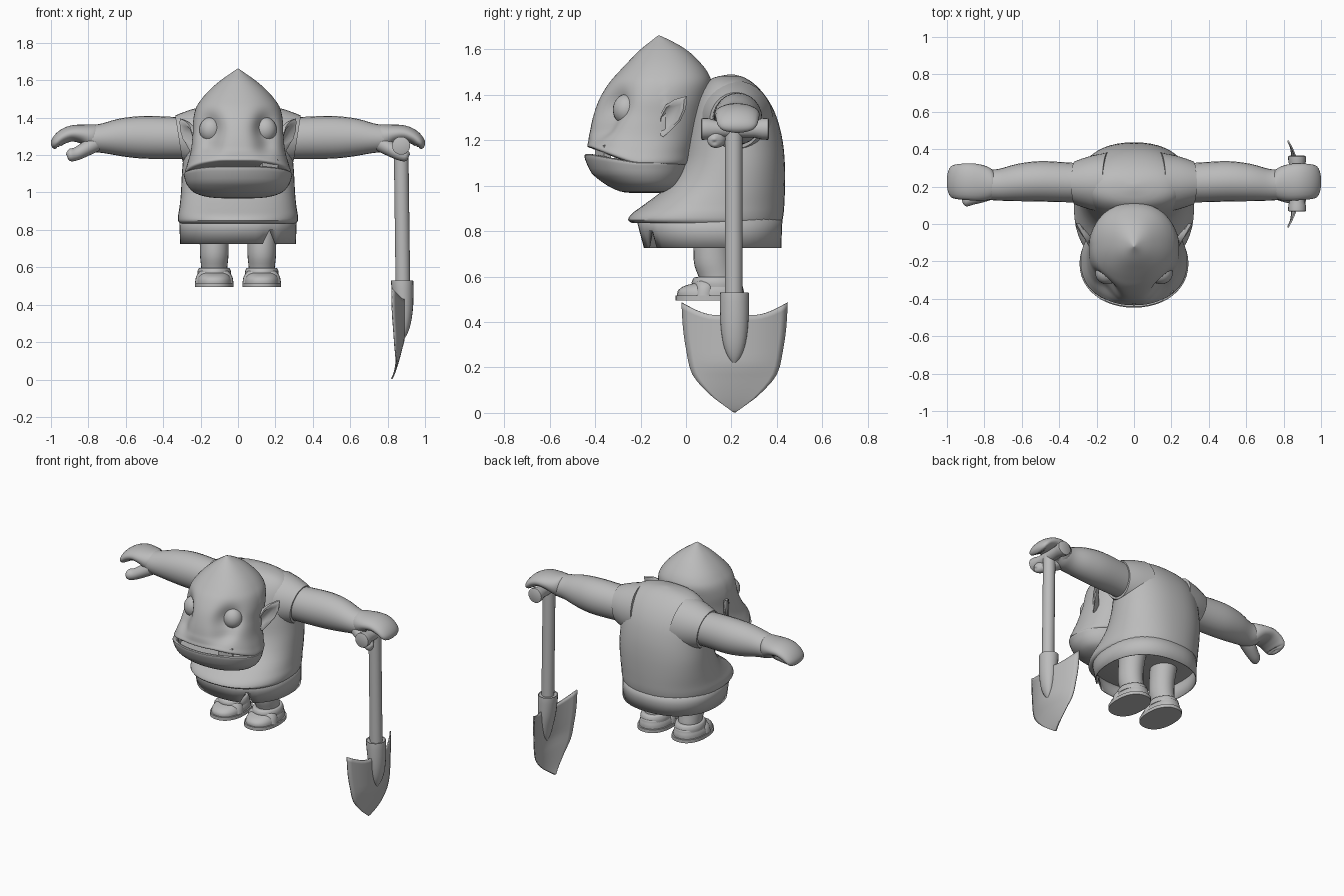
import bpy, bmesh, math
from mathutils import Vector as V

if "Cube" in bpy.data.objects:
    bpy.data.objects.remove(bpy.data.objects["Cube"])

grey = bpy.data.materials.new("clay_grey")
grey.diffuse_color = (0.5, 0.5, 0.5, 1)
grey.use_nodes = True
grey.node_tree.nodes["Principled BSDF"].inputs["Base Color"].default_value = grey.diffuse_color


def finish(name, bm, angle=40):
    bmesh.ops.recalc_face_normals(bm, faces=bm.faces)
    me = bpy.data.meshes.new(name)
    bm.to_mesh(me)
    bm.free()
    ob = bpy.data.objects.new(name, me)
    bpy.context.collection.objects.link(ob)
    me.materials.append(grey)
    bpy.ops.object.select_all(action='DESELECT')
    ob.select_set(True)
    bpy.context.view_layer.objects.active = ob
    bpy.ops.object.shade_smooth_by_angle(angle=math.radians(angle))
    return ob


def spline(rows, sub):
    """Catmull-Rom interpolation of tuples."""
    out = []
    for i in range(len(rows) - 1):
        p0, p1, p2, p3 = (rows[max(0, min(len(rows) - 1, i + k))] for k in (-1, 0, 1, 2))
        for s in range(sub):
            t = s / sub
            out.append(tuple(b + t * (c - a) / 2 + t * t * (a - 2.5 * b + 2 * c - d / 2)
                             + t ** 3 * (-a + 3 * b - 3 * c + d) / 2
                             for a, b, c, d in zip(p0, p1, p2, p3)))
    return out + [rows[-1]]


def ring(c, a, b, n=40, e=2.0):
    """Superellipse ring about c with half axes a and b."""
    pts = []
    for i in range(n):
        t = 2 * math.pi * i / n
        f = lambda v: math.copysign(abs(v) ** (2 / e), v)
        pts.append(V(c) + V(a) * f(math.cos(t)) + V(b) * f(math.sin(t)))
    return pts


def loft(name, rings, caps=(True, True), move=None, angle=40):
    bm = bmesh.new()
    vs = [[bm.verts.new(move(p) if move else p) for p in r] for r in rings]
    n = len(vs[0])
    for r, q in zip(vs, vs[1:]):
        for i in range(n):
            bm.faces.new((r[i], r[(i + 1) % n], q[(i + 1) % n], q[i]))
    for cap, r in zip(caps, (vs[0], vs[-1])):
        if cap:
            bm.faces.new(r)
    return finish(name, bm, angle)


def z_loft(name, rows, e=2.0, sub=3, n=48, x=0, **kw):
    """Rows are height, front y, back y, half width."""
    rs = [ring((x, (f + b) / 2, z), (max(w, .001), 0, 0), (0, (b - f) / 2, 0), n, e)
          for z, f, b, w in (spline(rows, sub) if sub > 1 else rows)]
    return loft(name, rs, **kw)


def tube(name, rows, side=1, sub=4, n=24, **kw):
    """Rows are x, y, z, half depth, half height, bent in the xz plane."""
    rows = spline(rows, sub)
    rs = []
    for i, (x, y, z, d, h) in enumerate(rows):
        a, b = rows[max(0, i - 1)], rows[min(len(rows) - 1, i + 1)]
        up = V((-(b[2] - a[2]), 0, b[0] - a[0])).normalized()
        rs.append([V((side * p.x, p.y, p.z)) for p in ring((x, y, z), (0, d, 0), up * h, n)])
    return loft(name, rs, **kw)


# Torso: a heavy hunched shirt
z_loft("torso", [(.835, -.235, .42, .31), (.85, -.255, .425, .32), (.88, -.235, .43, .32),
                 (.92, -.18, .433, .313), (1.0, -.08, .436, .305), (1.1, -.02, .435, .30),
                 (1.2, 0, .425, .292), (1.3, .02, .40, .285), (1.38, .045, .36, .27),
                 (1.44, .08, .31, .225), (1.475, .12, .26, .14), (1.49, .19, .21, .01)], e=2.25)


# Skirt-like shorts, with one triangular tear in the hem
def tear(p):
    if p.z < .73 and p.y < 0 and abs(p.x - .163) < .02:
        p.z = .80
    return p


skirt = z_loft("shorts", [(.725, -.185, .42, .31), (.80, -.205, .422, .312), (.86, -.22, .425, .315)],
               e=2.25, sub=1, caps=(False, False), move=tear)
skirt.modifiers.new("thickness", 'SOLIDIFY').thickness = .006

# Head: jaw and skull meet at the mouth corners and part towards the front
front = lambda y: max(0, min(1, (-.22 - y) / .2))


def shape_jaw(p):
    if p.z > 1.06:
        p.z += .035 * front(p.y) * (p.z - 1.06) / .04
    return p


def shape_skull(p):
    if p.z < 1.24:
        p.z += .07 * front(p.y) * (1.24 - p.z) / .14
    if p.y < -.1:                       # eye sockets beside the nose bridge
        g = math.exp(-((abs(p.x) - .16) / .065) ** 2 - ((p.z - 1.34) / .085) ** 2)
        p.y += .07 * g
        p.x -= math.copysign(.02 * g, p.x)
        # hollow between nose and upper lip
        p.y += .025 * math.exp(-((abs(p.x) - .15) / .05) ** 2 - ((p.z - 1.24) / .04) ** 2)
    return p


z_loft("jaw", [(.968, -.24, -.11, .06), (.975, -.29, -.06, .16), (1.0, -.345, -.02, .235),
               (1.04, -.40, .005, .272), (1.08, -.437, .02, .287), (1.10, -.447, .025, .29),
               (1.10, -.425, .02, .27), (1.07, -.40, .0, .25)], e=2.1, move=shape_jaw)
z_loft("skull", [(1.09, -.39, .0, .25), (1.10, -.432, .03, .284), (1.15, -.43, .04, .272),
                 (1.22, -.425, .06, .253), (1.3, -.41, .08, .246), (1.38, -.382, .10, .243),
                 (1.45, -.34, .112, .226), (1.5, -.297, .095, .195), (1.55, -.25, .055, .15),
                 (1.6, -.2, 0, .092), (1.64, -.15, -.07, .035), (1.662, -.122, -.118, .002)],
       e=2.2, sub=5, n=96, move=shape_skull)


def box(name, loc, size, tilt):
    bpy.ops.mesh.primitive_cube_add(size=1, location=loc, rotation=(0, 0, tilt))
    ob = bpy.context.object
    ob.name, ob.scale = name, size
    ob.data.materials.append(grey)
    m = ob.modifiers.new("soft_edge", 'BEVEL')
    m.width, m.segments = .006, 2


box("large_tooth", (.165, -.365, 1.145), (.09, .035, .07), .45)
box("small_tooth", (-.225, -.29, 1.12), (.04, .03, .04), -.8)


def ball(name, loc, scale):
    bm = bmesh.new()
    bmesh.ops.create_uvsphere(bm, u_segments=24, v_segments=14, radius=1)
    for v in bm.verts:
        v.co = V(loc) + V(a * b for a, b in zip(v.co, scale))
    finish(name, bm)


# Pointed ear: dished leaf with a rounded back; outline in y and z
EAR = [(-.125, 1.23), (-.12, 1.30), (-.09, 1.355), (-.05, 1.38), (.005, 1.395),
       (.0, 1.34), (-.025, 1.285), (-.07, 1.24), (-.10, 1.215)]


def ear(name, s):
    def shrink(k, dx):
        return [V((s * (.235 + .55 * max(0, y + .13) + dx), -.07 + (y + .07) * k, 1.30 + (z - 1.30) * k))
                for y, z in EAR]
    loft(name, [shrink(.6, -.04), shrink(.95, -.02), shrink(1, 0), shrink(.82, .003), shrink(.6, -.012)],
         angle=60)


def limbs(tag, s):
    ball(tag + "_eye", (s * .145, -.262, 1.335), (.062, .06, .068))
    ear(tag + "_ear", s)

    # Slanted sleeve opening
    rs = []
    for x, r in ((.16, .175), (.24, .158), (.30, .138), (.335, .124), (.335, .11), (.28, .105)):
        rs.append([V((s * (p.x + .16 * (p.z - 1.405)), p.y, p.z))
                   for p in ring((x, .22, 1.287), (0, r * .93, 0), (0, 0, r), 32)])
    loft(tag + "_sleeve", rs)

    tube(tag + "_arm", [(.22, .22, 1.29, .10, .11), (.34, .222, 1.292, .106, .112),
                        (.5, .228, 1.295, .108, .114), (.62, .222, 1.295, .10, .102),
                        (.72, .21, 1.29, .085, .08), (.78, .21, 1.288, .08, .07),
                        (.82, .21, 1.285, .07, .05)], s)
    # Curled mitten hand and thumb
    tube(tag + "_hand", [(.73, .21, 1.29, .05, .05), (.77, .215, 1.295, .085, .07),
                         (.83, .222, 1.312, .098, .052), (.89, .226, 1.315, .098, .043),
                         (.94, .226, 1.295, .094, .038), (.972, .226, 1.265, .085, .03),
                         (.975, .226, 1.243, .06, .018), (.972, .226, 1.236, .01, .004)], s)
    tube(tag + "_thumb", [(.76, .18, 1.265, .05, .045), (.81, .165, 1.235, .05, .04),
                          (.86, .145, 1.208, .042, .035), (.895, .13, 1.20, .036, .034),
                          (.912, .125, 1.198, .018, .02), (.915, .125, 1.197, .002, .002)], s)

    # Leg, ankle cuff, shoe and sole
    x = s * .127
    z_loft(tag + "_leg", [(.53, .08, .22, .068), (.60, .055, .215, .07), (.66, .035, .205, .076),
                          (.74, .035, .205, .078), (.86, .05, .23, .085)], x=x, n=24)
    z_loft(tag + "_cuff", [(.555, .03, .245, .09), (.575, .025, .245, .09), (.595, .035, .235, .082),
                           (.597, .05, .22, .07)], x=x, n=24)
    z_loft(tag + "_shoe", [(.51, -.038, .255, .096), (.535, -.037, .255, .094), (.555, -.015, .25, .086),
                           (.57, .03, .245, .075), (.575, .06, .22, .05)], x=x, e=2.3, n=28)
    z_loft(tag + "_sole", [(.495, -.047, .265, .104), (.517, -.047, .265, .104)], x=x, e=2.3, n=28, sub=1)
    z_loft(tag + "_shoe_strap", [(.517, .03, .13, .103), (.55, .035, .13, .097), (.575, .04, .13, .08),
                                 (.585, .05, .12, .06)], x=x, e=2.6, n=24)


limbs("right", -1)
limbs("left", 1)

# Shovel: grip, shaft, socket and curved blade
GRIP = [(.066, .04), (.07, .048), (.10, .047), (.13, .038), (.30, .038), (.335, .047), (.361, .048), (.365, .04)]
loft("shovel_grip", [ring((.872, y, 1.25), (r, 0, 0), (0, 0, r), 20) for y, r in GRIP])
loft("shovel_shaft", [ring((x, .21, z), (.039, 0, 0), (0, .039, 0), 20)
                      for x, z in ((.872, 1.25), (.882, .48))])
loft("shovel_socket", [ring((x, .213, z), (a, 0, 0), (0, b, 0), 20) for x, z, a, b in
                       spline([(.878, .525, .055, .06), (.878, .52, .06, .064), (.885, .40, .052, .062),
                               (.89, .31, .036, .05), (.888, .25, .02, .03), (.885, .215, .003, .004)], 3)])

EDGE = spline([(.485, .232), (.38, .226), (.28, .212), (.17, .185), (.085, .112), (.04, .055), (.004, .004)], 3)
bm = bmesh.new()
grid = []
for i, (z, w) in enumerate(EDGE):
    row = []
    for j in range(17):
        u = j / 8 - 1
        fade = max(0, (z - .17) / .315)
        zz = z - .055 * fade * math.sin(min(1, (1 - abs(u)) * 1.5) * math.pi / 2)
        bulge = (1 - (u * w / .232) ** 2) * min(1, z / .22) ** .7
        row.append(bm.verts.new((.817 + .012 * z + .068 * bulge, .214 + u * w, zz)))
    grid.append(row)
for r, q in zip(grid, grid[1:]):
    for j in range(16):
        bm.faces.new((r[j], r[j + 1], q[j + 1], q[j]))
blade = finish("shovel_blade", bm)
m = blade.modifiers.new("thickness", 'SOLIDIFY')
m.thickness, m.offset = .008, 0
